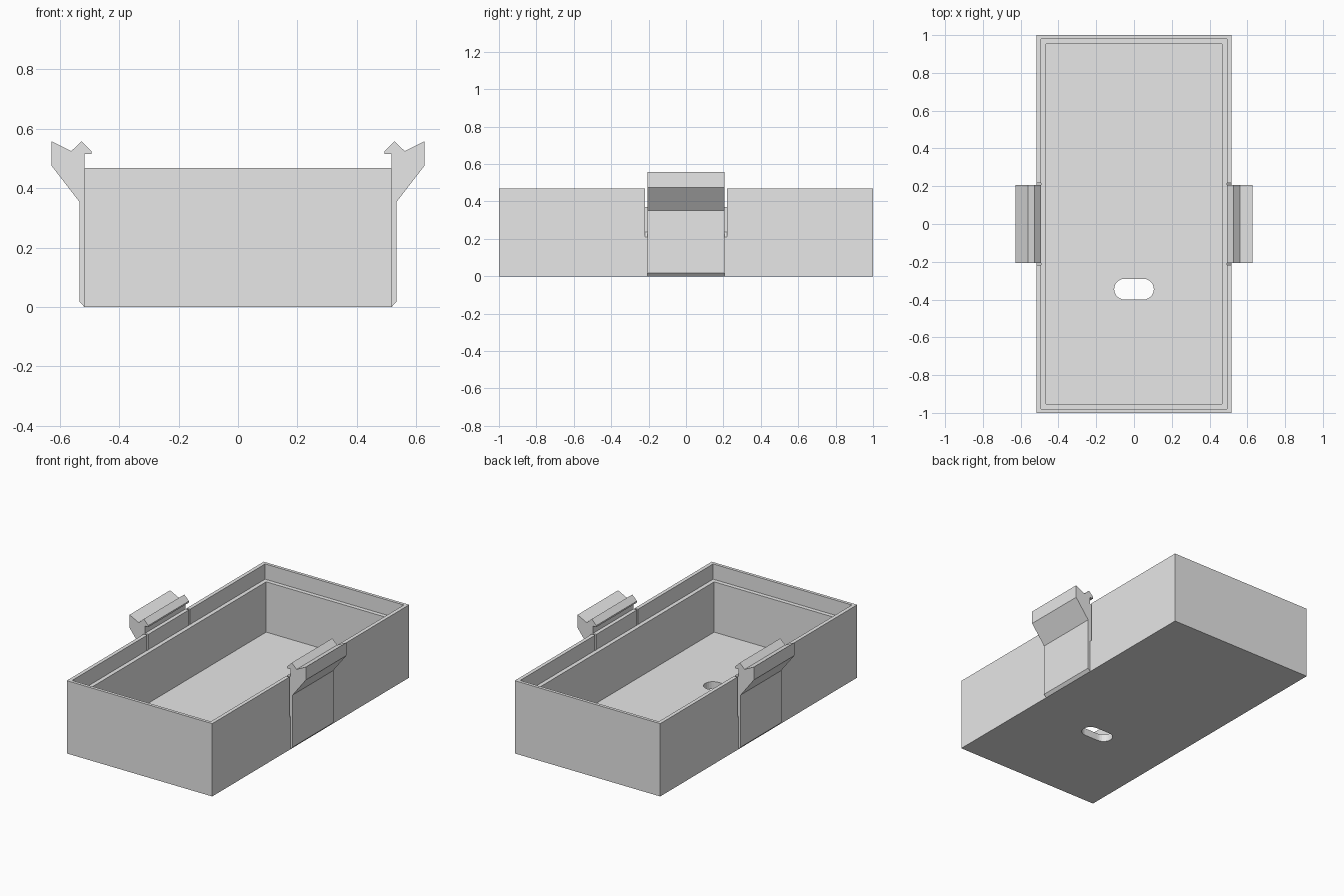
import bpy, bmesh, math

if "Cube" in bpy.data.objects:
    bpy.data.objects.remove(bpy.data.objects["Cube"])

grey = bpy.data.materials.new("light_grey")
grey.diffuse_color = (0.8, 0.8, 0.8, 1)
grey.use_nodes = True
grey.node_tree.nodes["Principled BSDF"].inputs["Base Color"].default_value = grey.diffuse_color


def finish(name, bm):
    bmesh.ops.recalc_face_normals(bm, faces=bm.faces[:])
    me = bpy.data.meshes.new(name)
    bm.to_mesh(me)
    bm.free()
    me.materials.append(grey)
    ob = bpy.data.objects.new(name, me)
    bpy.context.collection.objects.link(ob)
    return ob


def prism(name, points, offset):
    """Extrude a closed outline along an offset vector."""
    bm = bmesh.new()
    face = bm.faces.new([bm.verts.new(p) for p in points])
    ext = bmesh.ops.extrude_face_region(bm, geom=[face])
    moved = [v for v in ext["geom"] if isinstance(v, bmesh.types.BMVert)]
    bmesh.ops.translate(bm, vec=offset, verts=moved)
    return finish(name, bm)


def cut(target, cutter):
    mod = target.modifiers.new(cutter.name, 'BOOLEAN')
    mod.operation = 'DIFFERENCE'
    mod.solver = 'EXACT'
    mod.object = cutter
    cutter.hide_render = True
    cutter.hide_set(True)


# Open tray: nested rectangles from the outer base over the rim to the floor
X, Y, TOP, LEDGE, FLOOR = 0.517, 1.0, 0.468, 0.37, 0.047
rings = [(X, Y, 0), (X, Y, TOP), (0.493, 0.98, TOP), (0.493, 0.98, LEDGE),
         (0.467, 0.953, LEDGE), (0.467, 0.953, FLOOR)]
bm = bmesh.new()
loops = [[bm.verts.new((sx * x, sy * y, z))
          for sx, sy in ((-1, -1), (1, -1), (1, 1), (-1, 1))] for x, y, z in rings]
for a, b in zip(loops, loops[1:]):
    for i in range(4):
        j = (i + 1) % 4
        bm.faces.new((a[i], a[j], b[j], b[i]))
bm.faces.new(loops[0])
bm.faces.new(loops[-1])
tray = finish("tray", bm)

# Rounded cable slot through the floor
outline = []
for side, start in ((1, -90), (-1, 90)):
    for k in range(13):
        a = math.radians(start + k * 15)
        outline.append((side * 0.05 + 0.055 * math.cos(a),
                        -0.345 + 0.055 * math.sin(a), -0.1))
cut(tray, prism("floor_hole_cutter", outline, (0, 0, 0.25)))

# Relief slots beside each clip, with a sloping lower end
for sx in (-1, 1):
    for y0 in (-0.218, 0.206):
        pts = [(sx * x, y0, z) for x, z in
               ((0.4925, 0.237), (X, 0.21), (0.6, 0.21), (0.6, 0.6), (0.4925, 0.6))]
        cut(tray, prism("relief_slot_cutter", pts, (0, 0.012, 0)))

# Side clips: stem, flared finger grip and inward hook
profile = [(0.517, 0), (0.533, 0.018), (0.533, 0.353), (0.627, 0.475),
           (0.627, 0.558), (0.561, 0.525), (0.526, 0.558), (0.493, 0.525),
           (0.493, 0.515), (0.517, 0.515)]
for sx, side in ((-1, "left"), (1, "right")):
    prism(side + "_clip", [(sx * x, -0.206, z) for x, z in profile], (0, 0.412, 0))
